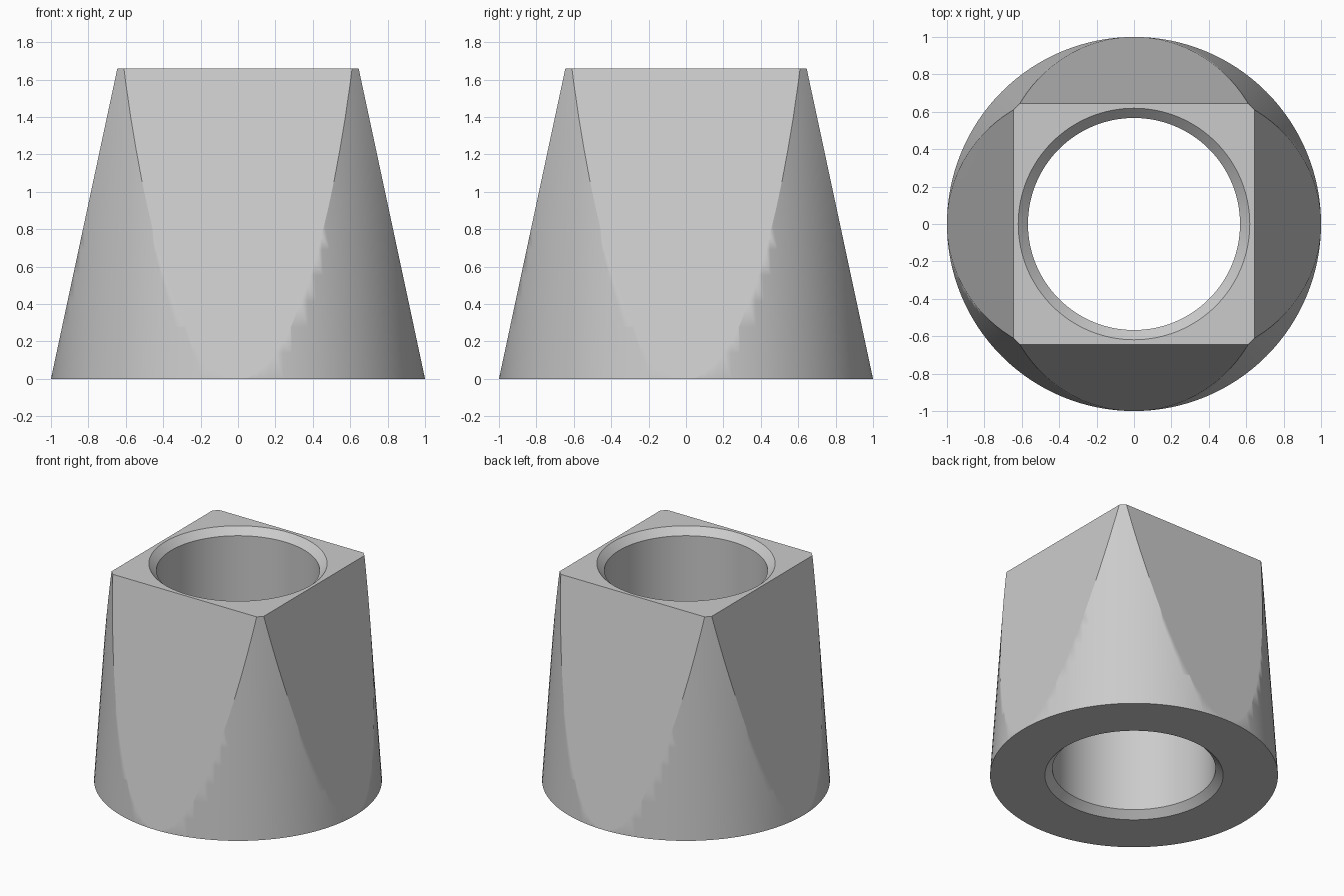
import bpy
import bmesh
import math
from mathutils import Vector, Matrix

cube = bpy.data.objects.get("Cube")
if cube:
    bpy.data.objects.remove(cube, do_unlink=True)

HEIGHT = 1.66
BASE_R, TOP_R = 1.0, 0.888      # tapered round body
TOP_HALF = 0.645                # half width of the square top
BORE_R, CHAMFER = 0.567, 0.052
SEGMENTS, RINGS = 128, 12

# Single grey finish
grey = bpy.data.materials.new("plain grey")
grey.use_nodes = True
colour = (0.6, 0.6, 0.6, 1)
grey.diffuse_color = colour
grey.node_tree.nodes["Principled BSDF"].inputs["Base Color"].default_value = colour

# Closed cross-section: outer taper, then chamfered bore
profile = [(BASE_R + (TOP_R - BASE_R) * i / RINGS, HEIGHT * i / RINGS)
           for i in range(RINGS + 1)]
profile += [(BORE_R + CHAMFER, HEIGHT), (BORE_R, HEIGHT - CHAMFER),
            (BORE_R, CHAMFER), (BORE_R + CHAMFER, 0)]

# Lathe the section around z
bm = bmesh.new()
loops = []
for s in range(SEGMENTS):
    a = math.tau * s / SEGMENTS
    loops.append([bm.verts.new((r * math.cos(a), r * math.sin(a), z)) for r, z in profile])
for s in range(SEGMENTS):
    here, after = loops[s], loops[(s + 1) % SEGMENTS]
    for i in range(len(profile)):
        j = (i + 1) % len(profile)
        bm.faces.new((here[i], after[i], after[j], here[j]))

# Slice four leaning flats that turn the round base into a square top
lean = Vector((HEIGHT, 0, BASE_R - TOP_HALF)).normalized()
for side in range(4):
    turn = Matrix.Rotation(side * math.pi / 2, 3, "Z")
    bmesh.ops.bisect_plane(bm, geom=bm.verts[:] + bm.edges[:] + bm.faces[:], dist=1e-5,
                           plane_co=turn @ Vector((BASE_R, 0, 0)),
                           plane_no=turn @ lean, clear_outer=True)
    bmesh.ops.holes_fill(bm, edges=[e for e in bm.edges if e.is_boundary], sides=0)
bmesh.ops.recalc_face_normals(bm, faces=bm.faces[:])

mesh = bpy.data.meshes.new("square_to_round_sleeve")
bm.to_mesh(mesh)
bm.free()
mesh.materials.append(grey)
sleeve = bpy.data.objects.new("square_to_round_sleeve", mesh)
bpy.context.collection.objects.link(sleeve)

# Smooth round walls, crisp upper creases that fade out lower down
bpy.ops.object.select_all(action="DESELECT")
sleeve.select_set(True)
bpy.context.view_layer.objects.active = sleeve
bpy.ops.object.shade_smooth_by_angle(angle=math.radians(30))
weighted = sleeve.modifiers.new("flat_face_normals", "WEIGHTED_NORMAL")
weighted.keep_sharp = True
